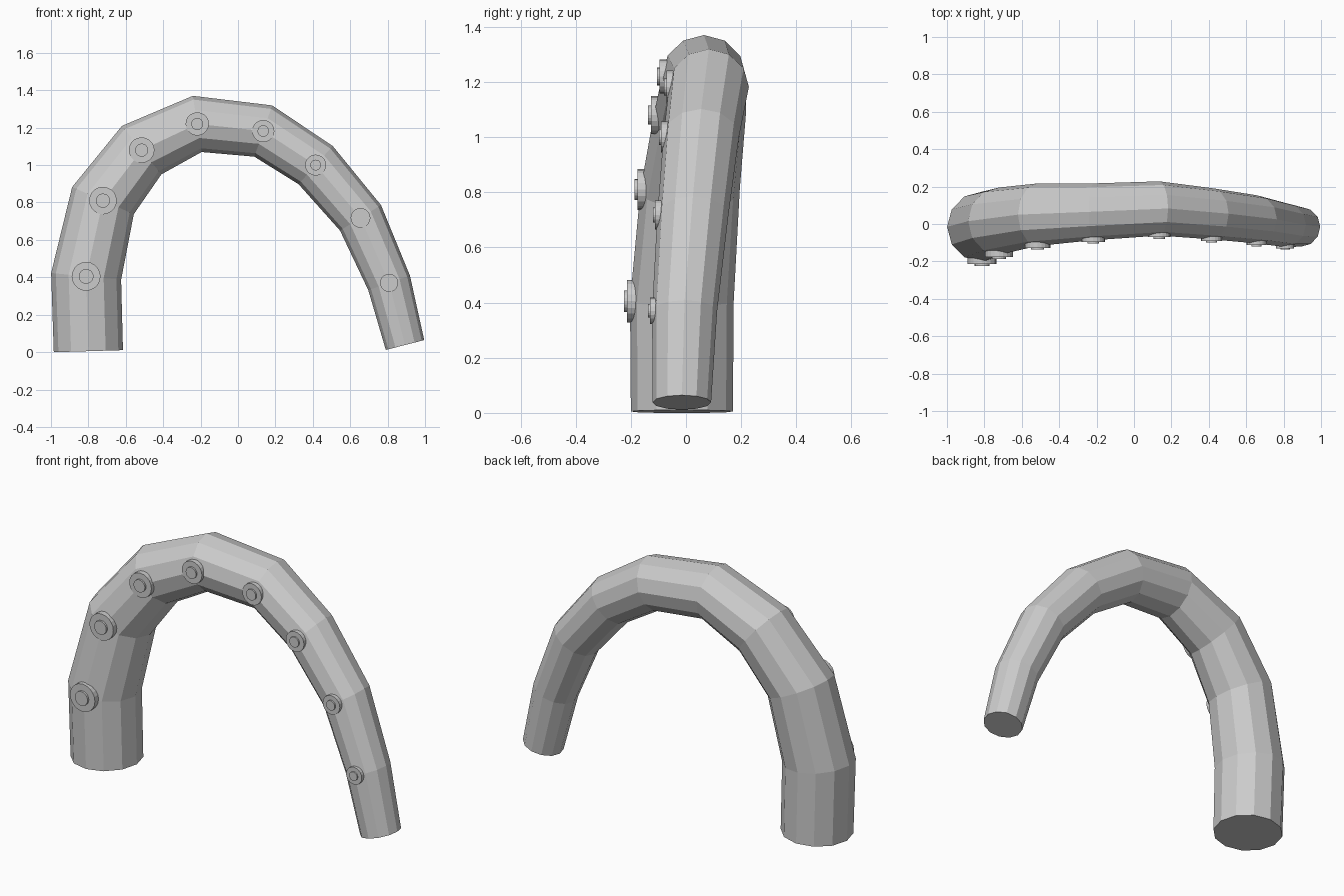
import bpy, bmesh, math
from mathutils import Vector, Matrix

cube = bpy.data.objects.get("Cube")
if cube:
    bpy.data.objects.remove(cube, do_unlink=True)

mat = bpy.data.materials.new("plain grey")
mat.use_nodes = True
GREY = (0.6, 0.6, 0.6, 1)
mat.diffuse_color = GREY
mat.node_tree.nodes["Principled BSDF"].inputs["Base Color"].default_value = GREY

SIDES = 12
# Centre line of the arm: x, y, z, radius
PATH = [(-0.80, -0.015, 0.005, 0.185), (-0.812, -0.015, 0.405, 0.188),
        (-0.722, 0.015, 0.81, 0.18), (-0.515, 0.05, 1.08, 0.167),
        (-0.218, 0.065, 1.22, 0.152), (0.135, 0.083, 1.182, 0.145),
        (0.415, 0.055, 1.0, 0.137), (0.655, 0.025, 0.718, 0.129),
        (0.808, -0.005, 0.37, 0.118), (0.893, -0.015, 0.038, 0.106)]


def finish(bm, name):
    bmesh.ops.recalc_face_normals(bm, faces=bm.faces)
    mesh = bpy.data.meshes.new(name)
    bm.to_mesh(mesh)
    bm.free()
    mesh.materials.append(mat)
    obj = bpy.data.objects.new(name, mesh)
    bpy.context.collection.objects.link(obj)
    return obj


# Tapered arm: rings square to the centre line, bridged and capped
bm = bmesh.new()
rings = []
for i, (x, y, z, r) in enumerate(PATH):
    a, b = PATH[max(i - 1, 0)], PATH[min(i + 1, len(PATH) - 1)]
    out = Vector((a[2] - b[2], 0, b[0] - a[0])).normalized()
    ring = []
    for k in range(SIDES):
        t = math.tau * k / SIDES
        offset = out * math.cos(t) + Vector((0, math.sin(t), 0))
        ring.append(bm.verts.new(Vector((x, y, z)) + r * offset))
    rings.append(ring)
for lo, hi in zip(rings, rings[1:]):
    for k in range(SIDES):
        n = (k + 1) % SIDES
        bm.faces.new((lo[k], lo[n], hi[n], hi[k]))
bm.faces.new(rings[0])
bm.faces.new(rings[-1])
finish(bm, "tentacle_arm")


# Suckers: a wide disc with a smaller raised disc, on the front of each inner ring
def disc(bm, x, z, radius, y_front, y_back):
    place = Matrix.Translation((x, (y_front + y_back) / 2, z)) @ Matrix.Rotation(math.pi / 2, 4, 'X')
    bmesh.ops.create_cone(bm, cap_ends=True, segments=20, radius1=radius,
                          radius2=radius, depth=y_back - y_front, matrix=place)


for i, (x, y, z, r) in enumerate(PATH[1:-1], 1):
    bm = bmesh.new()
    disc(bm, x, z, r * 0.41, y - r * 1.06, y - r * 0.85)
    disc(bm, x, z, r * 0.21, y - r * 1.12, y - r * 0.95)
    finish(bm, f"sucker_{i}")
